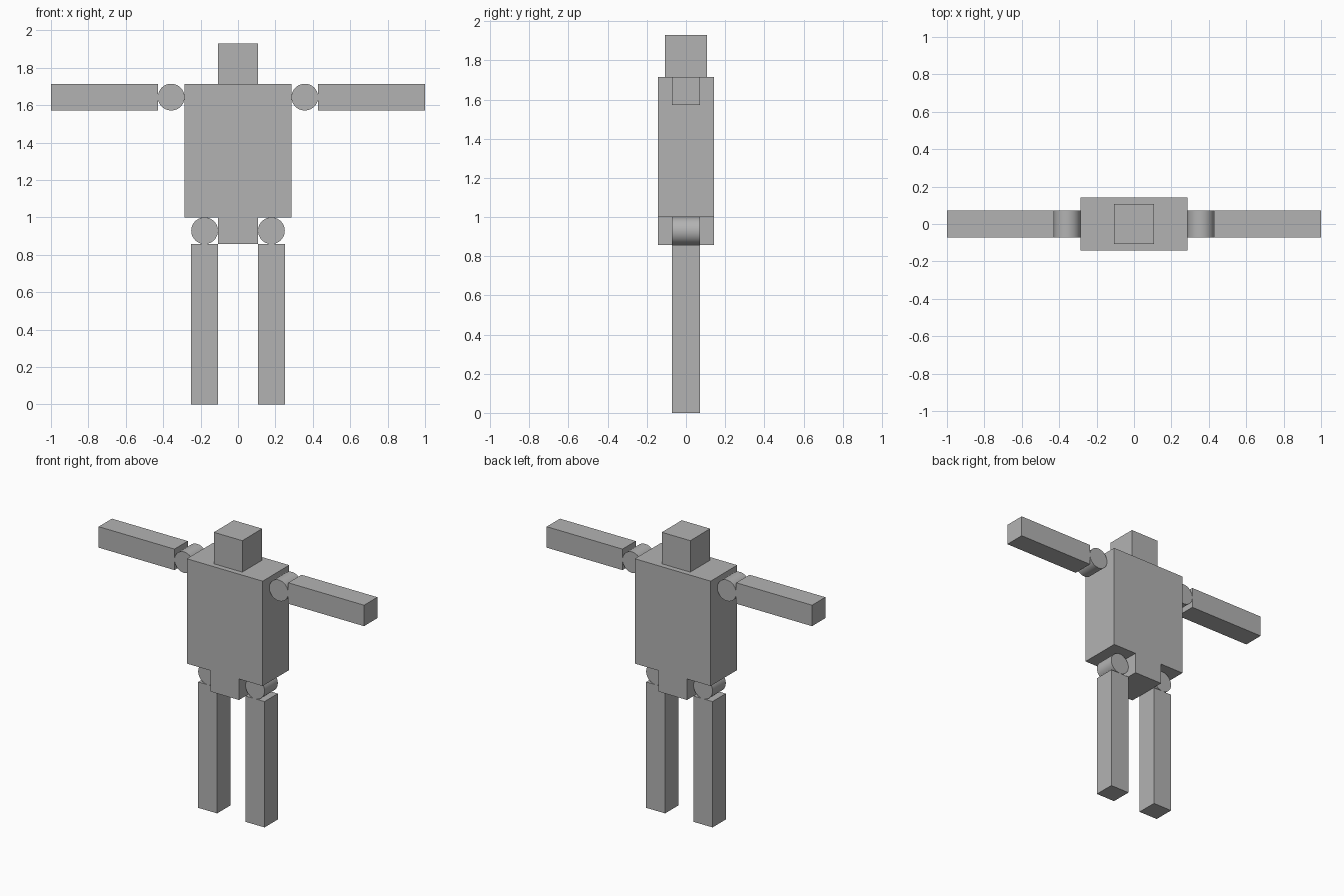
import bpy, math

if "Cube" in bpy.data.objects:
    bpy.data.objects.remove(bpy.data.objects["Cube"])

U = 1 / 7  # module the whole figure is proportioned on

grey = bpy.data.materials.new("plain grey")
grey.diffuse_color = (0.45, 0.45, 0.45, 1)
grey.use_nodes = True
grey.node_tree.nodes["Principled BSDF"].inputs["Base Color"].default_value = grey.diffuse_color


def box(name, x, z, width, depth, height):
    """Box centred on x and y = 0, with its base at z (all in modules)."""
    bpy.ops.mesh.primitive_cube_add(size=1, location=(x * U, 0, (z + height / 2) * U))
    ob = bpy.context.object
    ob.name = name
    ob.scale = (width * U, depth * U, height * U)
    bpy.ops.object.transform_apply(location=False, rotation=False, scale=True)
    ob.data.materials.append(grey)


def joint(name, x, z):
    """Round joint lying along y, one module in diameter and length."""
    bpy.ops.mesh.primitive_cylinder_add(vertices=64, radius=U / 2, depth=U,
                                        location=(x * U, 0, z * U),
                                        rotation=(math.pi / 2, 0, 0))
    ob = bpy.context.object
    ob.name = name
    ob.data.materials.append(grey)
    bpy.ops.object.shade_smooth_by_angle(angle=math.radians(30))


# Body core
box("pelvis", 0, 6, 1.5, 2, 1)
box("torso", 0, 7, 4, 2, 5)
box("head", 0, 12, 1.5, 1.5, 1.5)

# Limbs and their joints on both sides
for side, s in (("left", -1), ("right", 1)):
    joint(side + "_shoulder", s * 2.5, 11.5)
    box(side + "_arm", s * 5, 11, 4, 1, 1)
    joint(side + "_hip", s * 1.25, 6.5)
    box(side + "_leg", s * 1.25, 0, 1, 1, 6)
